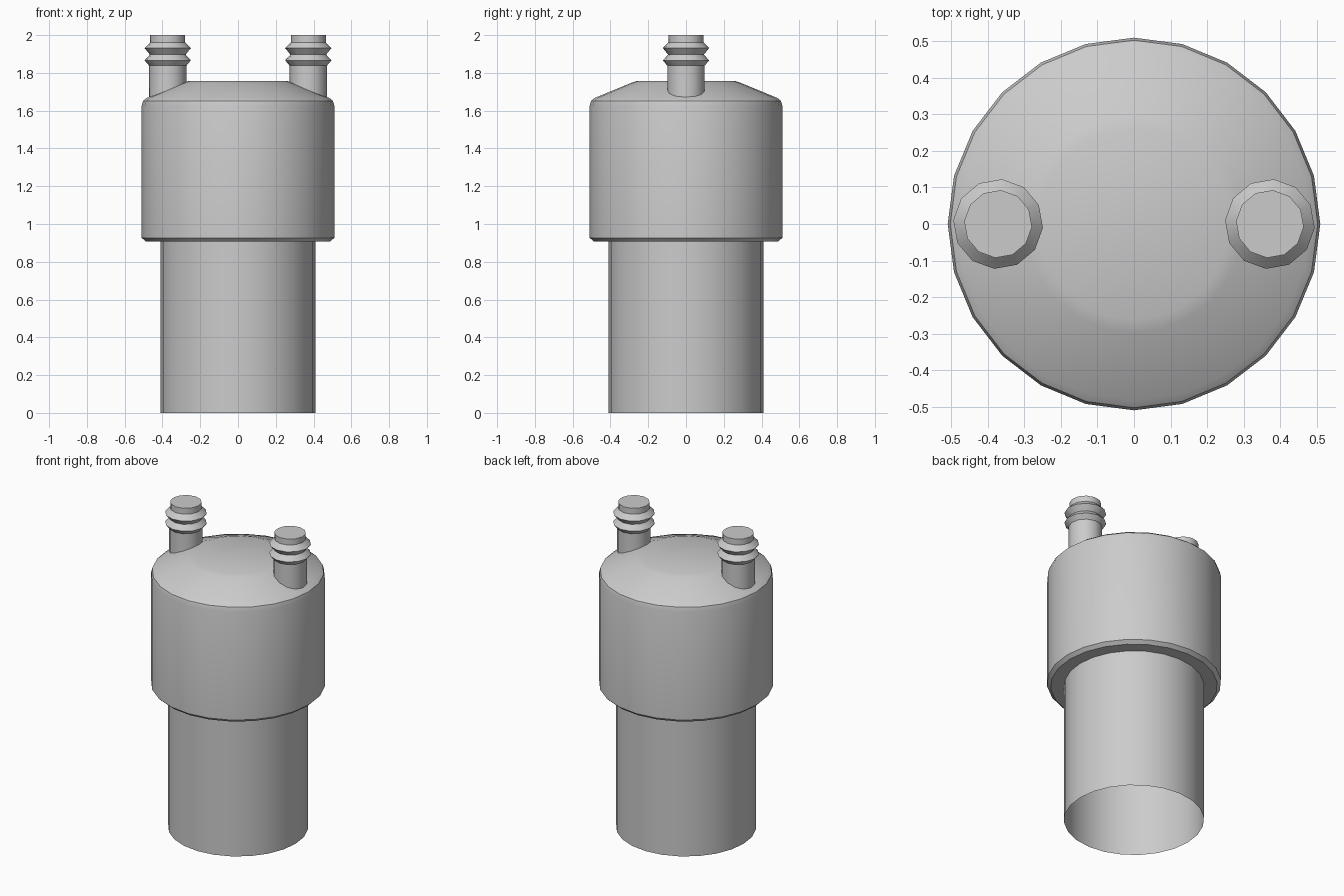
import bpy, bmesh, math

if "Cube" in bpy.data.objects:
    bpy.data.objects.remove(bpy.data.objects["Cube"])


def lathe(name, profile, sides, cx=0.0, turn=0.0, cap_top=True):
    """Revolve (radius, z) points around a vertical axis; bottom stays open."""
    bm = bmesh.new()
    rings = []
    for r, z in profile:
        ring = []
        for i in range(sides):
            a = turn + 2 * math.pi * i / sides
            ring.append(bm.verts.new((cx + r * math.cos(a), r * math.sin(a), z)))
        rings.append(ring)
    for lo, hi in zip(rings, rings[1:]):
        for i in range(sides):
            j = (i + 1) % sides
            bm.faces.new((lo[i], lo[j], hi[j], hi[i]))
    if cap_top:
        bm.faces.new(rings[-1])
    mesh = bpy.data.meshes.new(name)
    bm.to_mesh(mesh)
    bm.free()
    obj = bpy.data.objects.new(name, mesh)
    bpy.context.collection.objects.link(obj)
    bpy.ops.object.select_all(action='DESELECT')
    obj.select_set(True)
    bpy.context.view_layer.objects.active = obj
    bpy.ops.object.shade_smooth_by_angle(angle=math.radians(35))
    return obj


# Canister: open lower sleeve, stepped collar and sloped shoulder
lathe("canister_body", [
    (0.41, 0.0), (0.41, 0.907),
    (0.488, 0.907), (0.51, 0.927),
    (0.51, 1.625), (0.503, 1.652), (0.482, 1.668),
    (0.298, 1.744), (0.262, 1.757),
], 24)

# Two ribbed hose fittings on the shoulder
fitting = [
    (0.099, 1.64), (0.099, 1.838),
    (0.123, 1.866), (0.095, 1.897),
    (0.123, 1.931), (0.093, 1.962), (0.093, 2.0),
]
for side, x in (("left", -0.372), ("right", 0.372)):
    lathe("hose_fitting_" + side, fitting, 12, x, math.radians(-5))
